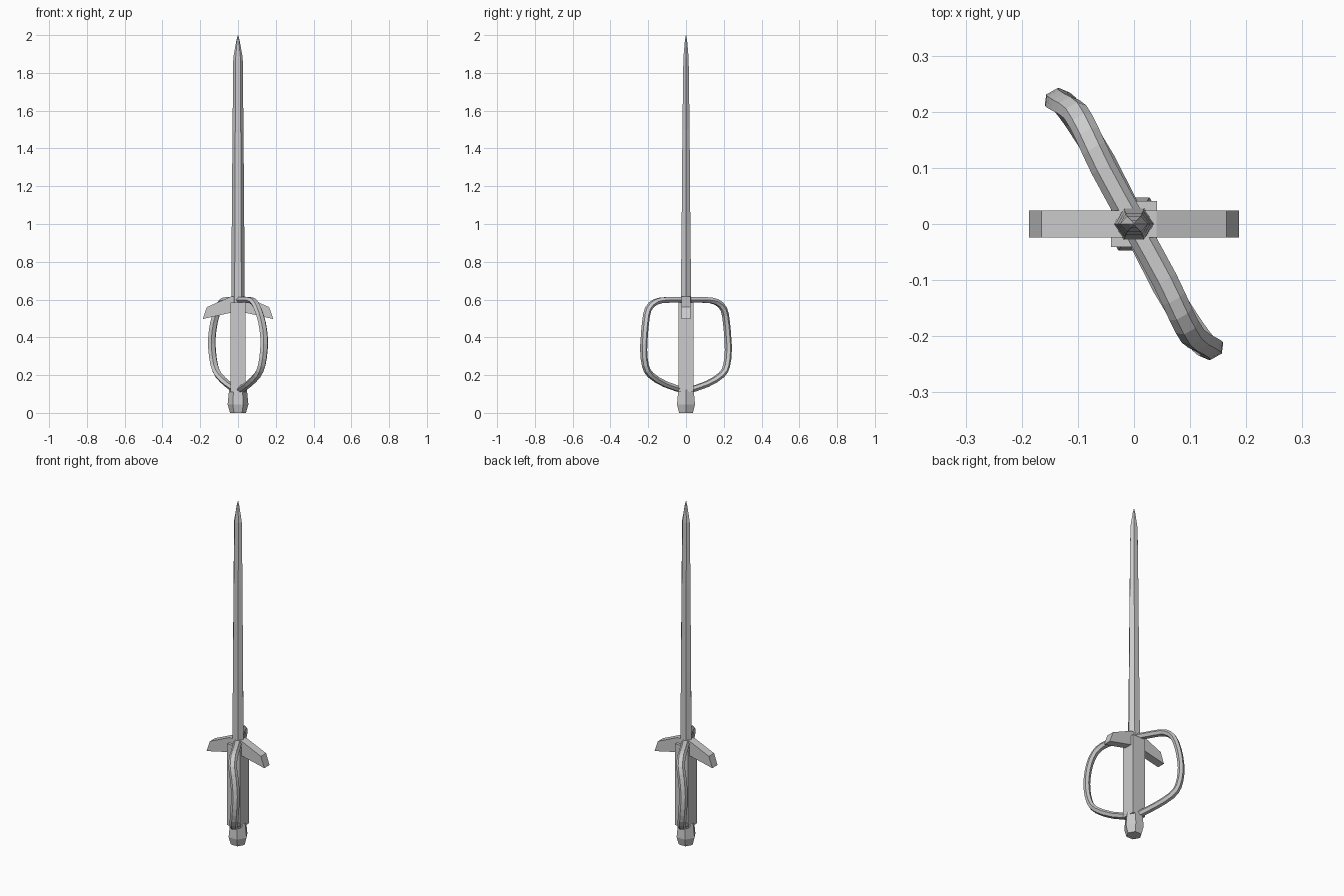
import bpy, math
from mathutils import Vector

if "Cube" in bpy.data.objects:
    bpy.data.objects.remove(bpy.data.objects["Cube"])

steel = bpy.data.materials.new("grey steel")
steel.diffuse_color = (0.6, 0.6, 0.6, 1)
steel.use_nodes = True
steel.node_tree.nodes["Principled BSDF"].inputs["Base Color"].default_value = steel.diffuse_color


def build(name, rings):
    """Skin a list of equal-length rings into a capped, flat-shaded solid."""
    n = len(rings[0])
    verts = [v for r in rings for v in r]
    faces = [(i * n + j, i * n + (j + 1) % n, (i + 1) * n + (j + 1) % n, (i + 1) * n + j)
             for i in range(len(rings) - 1) for j in range(n)]
    faces += [tuple(reversed(range(n))), tuple(range(len(verts) - n, len(verts)))]
    me = bpy.data.meshes.new(name)
    me.from_pydata(verts, [], faces)
    me.materials.append(steel)
    ob = bpy.data.objects.new(name, me)
    bpy.context.collection.objects.link(ob)
    bpy.context.view_layer.objects.active = ob
    bpy.ops.object.mode_set(mode='EDIT')
    bpy.ops.mesh.select_all(action='SELECT')
    bpy.ops.mesh.normals_make_consistent(inside=False)
    bpy.ops.object.mode_set(mode='OBJECT')
    return ob


def hexagon(a, b):
    """Six-sided section with points on +-a and flats at +-b."""
    return [(a, 0), (a / 2, b), (-a / 2, b), (-a, 0), (-a / 2, -b), (a / 2, -b)]


# Blade: tapering hexagonal section
build("blade", [[(x, y, z) for x, y in hexagon(a, b)] for z, a, b in
      [(0.57, 0.036, 0.028), (1.0, 0.033, 0.023), (1.5, 0.029, 0.019),
       (1.88, 0.025, 0.014), (1.97, 0.009, 0.006), (2.0, 0.001, 0.001)]])

# Pommel: hexagonal knob
build("pommel", [[(x, y, z) for x, y in hexagon(a, a * 0.866)] for z, a in
      [(0, 0.042), (0.045, 0.055), (0.125, 0.047)]])

# Grip: square bar
g = 0.041
build("grip", [[(g, g, z), (-g, g, z), (-g, -g, z), (g, -g, z)] for z in (0.11, 0.585)])

# Cross guard: drooping arms with slanted ends
half = [(0.04, 0.615), (0.165, 0.56), (0.187, 0.497), (0.04, 0.53)]
outline = half + [(-x, z) for x, z in reversed(half)]
build("cross_guard", [[(x, y, z) for x, z in outline] for y in (-0.024, 0.024)])

# Knuckle bows: faceted bands, one on each side
path = [Vector(p) for p in [
    (0, 0, .598), (.055, -.10, .598), (.083, -.16, .588), (.105, -.20, .55), (.127, -.214, .48),
    (.138, -.221, .40), (.137, -.224, .33), (.125, -.215, .25), (.103, -.187, .20),
    (.055, -.11, .152), (0, 0, .115)]]


def smooth_path(p):
    """Halve each span with a Catmull-Rom midpoint."""
    out = [p[0]]
    for i in range(len(p) - 1):
        a, d = p[max(i - 1, 0)], p[min(i + 2, len(p) - 1)]
        out += [(9 * (p[i] + p[i + 1]) - a - d) / 16, p[i + 1]]
    return out


def bow(name, sign):
    pts = smooth_path(path)
    side = Vector((0.87, 0.49, 0)).normalized()
    rings = []
    for i, p in enumerate(pts):
        t = pts[min(i + 1, len(pts) - 1)] - pts[max(i - 1, 0)]
        out = t.cross(side).normalized()
        ring = [p + side * u + out * v for u, v in hexagon(0.023, 0.015)]
        rings.append([(sign * q.x, sign * q.y, q.z) for q in ring])
    build(name, rings)


bow("front_knuckle_bow", 1)
bow("back_knuckle_bow", -1)
